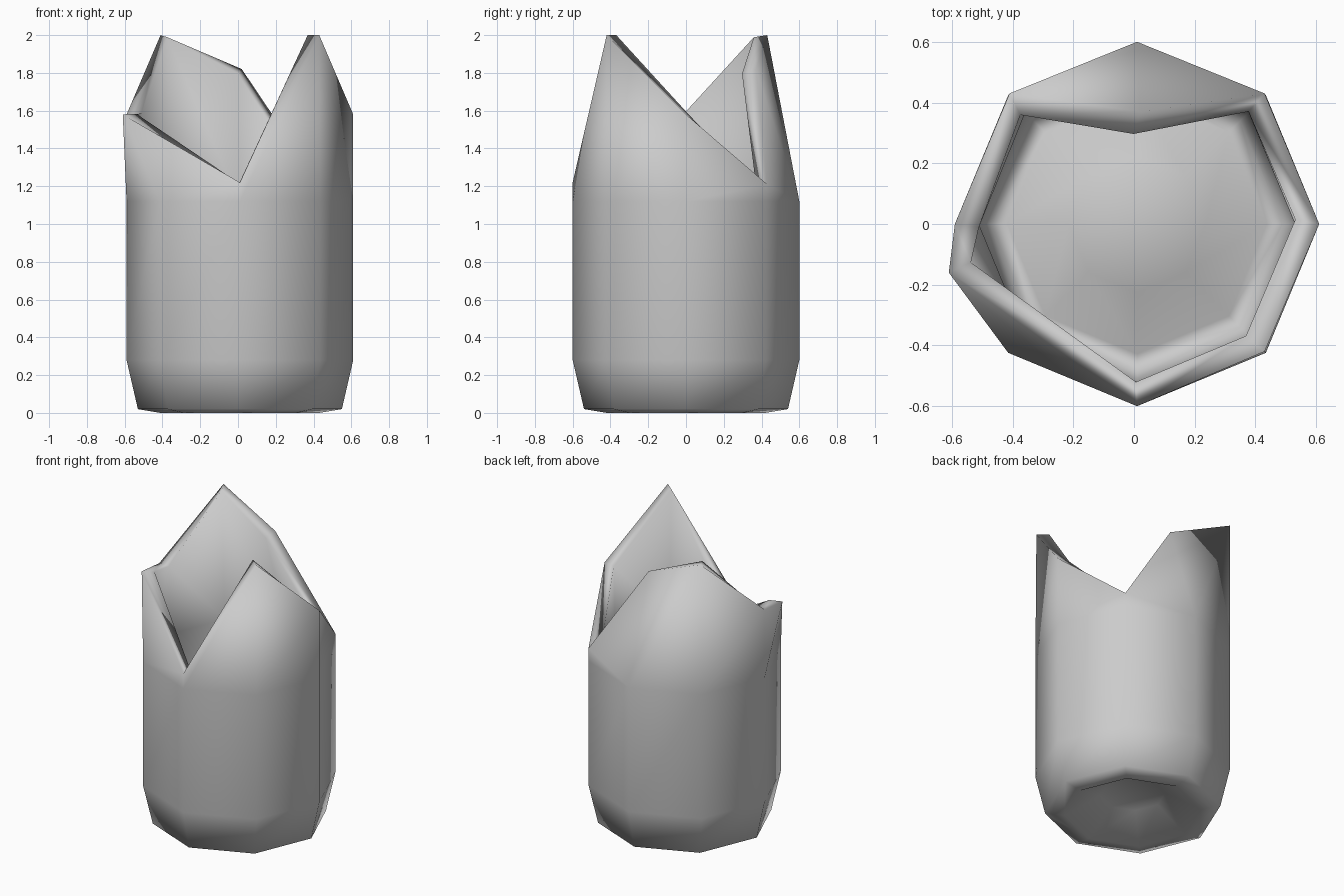
import bpy, bmesh, math

cube = bpy.data.objects.get("Cube")
if cube:
    bpy.data.objects.remove(cube)

SIDES = 8
CX = 0.01

# Plain material
mat = bpy.data.materials.new("plain grey")
mat.use_nodes = True
grey = (0.6, 0.6, 0.6, 1)
mat.diffuse_color = grey
mat.node_tree.nodes["Principled BSDF"].inputs["Base Color"].default_value = grey

bm = bmesh.new()


def ring(radius, z):
    step = math.tau / SIDES
    return [bm.verts.new((CX + radius * math.cos(i * step),
                          radius * math.sin(i * step), z)) for i in range(SIDES)]


# Octagonal wall and raised underside, from the centre of the base upwards
profile = [(0.2, 0.13), (0.42, 0), (0.54, 0.02), (0.6, 0.28), (0.6, 1.12)]
rings = [ring(r, z) for r, z in profile]

# Jagged broken rim, counter-clockwise from +x
rim = [(0.61, 0, 1.58), (0.43, 0.43, 1.21), (0.02, 0.37, 1.82), (-0.41, 0.43, 2),
       (-0.59, 0, 1.58), (-0.61, -0.16, 1.58), (0.01, -0.6, 1.22), (0.43, -0.42, 2)]
rings.append([bm.verts.new(p) for p in rim])

bm.faces.new(rings[0][::-1])
for low, high in zip(rings, rings[1:]):
    for i in range(SIDES):
        j = (i + 1) % SIDES
        a, b, c, d = low[i], low[j], high[j], high[i]
        # Bent shards are split along their crease
        if high is rings[-1] and i in (2, 5):
            bm.faces.new((a, b, c))
            bm.faces.new((a, c, d))
        elif high is rings[-1] and i == 1:
            bm.faces.new((a, b, d))
            bm.faces.new((b, c, d))
        else:
            bm.faces.new((a, b, c, d))

mesh = bpy.data.meshes.new("broken_jar")
bm.to_mesh(mesh)
bm.free()
mesh.materials.append(mat)
mesh.shade_smooth()
jar = bpy.data.objects.new("broken_jar", mesh)
bpy.context.collection.objects.link(jar)

# Wall thickness, inwards
wall = jar.modifiers.new("wall thickness", "SOLIDIFY")
wall.thickness = 0.08
wall.offset = -1
